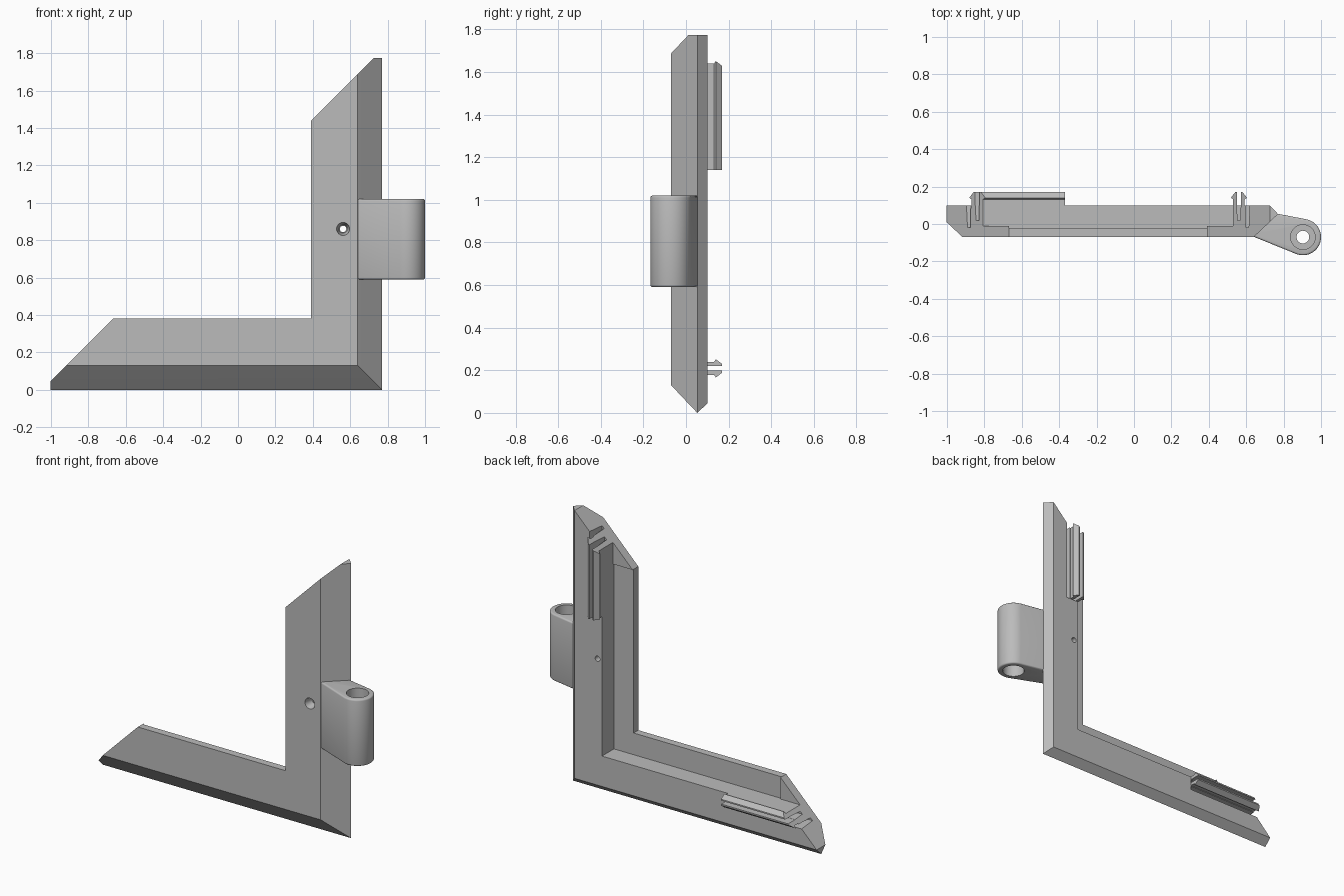
import bpy, bmesh, math
from mathutils import Vector, Matrix

if "Cube" in bpy.data.objects:
    bpy.data.objects.remove(bpy.data.objects["Cube"])

grey = bpy.data.materials.new("plain_grey")
grey.use_nodes = True
grey.diffuse_color = (0.5, 0.5, 0.5, 1)
grey.node_tree.nodes["Principled BSDF"].inputs["Base Color"].default_value = (0.5, 0.5, 0.5, 1)

OUTER = 0.77      # outer corner of the frame
LENGTH = 1.773    # length of each arm
MITRE = 1.817     # mitre cut: t = MITRE - d
BACK = 0.10
FLOOR = -0.022    # bottom of the rebate


def place(d, t, y, upright):
    """d = distance from the outer edge, t = distance along the arm."""
    return Vector((OUTER - d, y, t)) if upright else Vector((OUTER - t, y, d))


def make(name, bm):
    bmesh.ops.recalc_face_normals(bm, faces=bm.faces)
    mesh = bpy.data.meshes.new(name)
    bm.to_mesh(mesh)
    bm.free()
    mesh.materials.append(grey)
    ob = bpy.data.objects.new(name, mesh)
    bpy.context.collection.objects.link(ob)
    return ob


def loft(name, rings, caps=None):
    bm = bmesh.new()
    loops = [[bm.verts.new(p) for p in ring] for ring in rings]
    n = len(loops[0])
    for a, b in zip(loops, loops[1:]):
        for i in range(n):
            j = (i + 1) % n
            bm.faces.new((a[i], a[j], b[j], b[i]))
    for end in (loops[0], loops[-1]):
        for cap in caps or [range(n)]:
            bm.faces.new([end[i] for i in cap])
    return make(name, bm)


def cone(name, r1, r2, depth, centre, axis):
    bm = bmesh.new()
    turn = Matrix.Rotation(math.pi / 2, 4, "X") if axis == "Y" else Matrix()
    bmesh.ops.create_cone(bm, cap_ends=True, segments=32, radius1=r1, radius2=r2,
                          depth=depth, matrix=Matrix.Translation(centre) @ turn)
    return make(name, bm)


def apply_all(ob):
    bpy.context.view_layer.objects.active = ob
    for mod in list(ob.modifiers):
        bpy.ops.object.modifier_apply(modifier=mod.name)


def cut(ob, cutters):
    for c in cutters:
        c.hide_render = True
        mod = ob.modifiers.new("cut", "BOOLEAN")
        mod.operation, mod.solver, mod.object = "DIFFERENCE", "EXACT", c
    apply_all(ob)
    for c in cutters:
        bpy.data.objects.remove(c)


def smooth(ob):
    bpy.ops.object.select_all(action="DESELECT")
    ob.select_set(True)
    bpy.context.view_layer.objects.active = ob
    bpy.ops.object.shade_smooth_by_angle(angle=math.radians(35))


# Mitred corner frame with chamfered outside and a rebate behind
profile = [(0, 0.053), (0.044, 0.011), (0.13, -0.07), (0.38, -0.07),
           (0.38, FLOOR), (0.24, FLOOR), (0.24, BACK), (0.044, BACK)]


def arm_end(upright):
    return [place(d, min(LENGTH, MITRE - d), y, upright) for d, y in profile]


corner = [place(d, d, y, True) for d, y in profile]
frame = loft("corner_frame", [arm_end(False), corner, arm_end(True)],
             caps=[(7, 0, 1), (1, 2, 3, 4, 5, 6, 7)])

# Grooves beside the snap clips, and the countersunk screw hole
CLIP_START = 1.14
centre_groove = [(0.198, 0.12), (0.202, 0.02), (0.217, 0.02), (0.22, 0.12)]
side_groove = [(0.15, 0.12), (0.157, -0.02), (0.172, -0.02), (0.175, 0.12)]
cutters = []
for upright in (False, True):
    for groove in (centre_groove, side_groove):
        cutters.append(loft("groove_cutter", [
            [place(d, t, y, upright) for d, y in groove] for t in (CLIP_START, 1.9)]))
hole = (0.562, 0.0, 0.86)
cutters.append(cone("screw_cutter", 0.017, 0.017, 0.5, hole, "Y"))
cutters.append(cone("countersink_cutter", 0.022, 0.036, 0.06, (hole[0], -0.045, hole[2]), "Y"))
cut(frame, cutters)
smooth(frame)

# Barbed snap clips and small raised end pads, repeated on both arms
inner_barb = [(0.22, 0.098), (0.22, 0.17), (0.229, 0.17), (0.252, 0.14),
              (0.24, 0.132), (0.24, 0.098)]
outer_barb = [(0.415 - d + 0.003, y) for d, y in inner_barb]
for upright, side in ((False, "lower"), (True, "upright")):
    for barb, which in ((inner_barb, "inner"), (outer_barb, "outer")):
        loft(f"{side}_{which}_clip", [
            [place(d, CLIP_START, y, upright) for d, y in barb],
            [place(d, MITRE - d, y, upright) for d, y in barb]])
    pad = [(0.38, MITRE - 0.38), (0.24, MITRE - 0.38), (0.24, MITRE - 0.24)]
    loft(f"{side}_end_pad", [[place(d, t, y, upright) for d, t in pad]
                             for y in (FLOOR, FLOOR + 0.01)])

# Hinge knuckle: rounded lug rooted in the front chamfer
cx, cy, radius, low, high = 0.903, -0.07, 0.097, 0.59, 1.02
outline = [(0.62, -0.06), (0.70, 0.03), (0.74, 0.06)]
for i in range(33):
    a = math.radians(77 - i * 190 / 32)
    outline.append((cx + radius * math.cos(a), cy + radius * math.sin(a)))
hinge = loft("hinge_knuckle", [[(x, y, z) for x, y in outline] for z in (low, high)])
bevel = hinge.modifiers.new("edge", "BEVEL")
bevel.width, bevel.segments = 0.01, 3
bevel.limit_method, bevel.angle_limit = "ANGLE", math.radians(60)
apply_all(hinge)

# Pin bore with a wider counterbore at each end
mid = (low + high) / 2
cut(hinge, [cone("pin_cutter", 0.034, 0.034, 0.6, (cx, cy, mid), "Z")]
    + [cone("counterbore_cutter", 0.066, 0.066, 0.2, (cx, cy, z), "Z") for z in (low, high)])
smooth(hinge)
